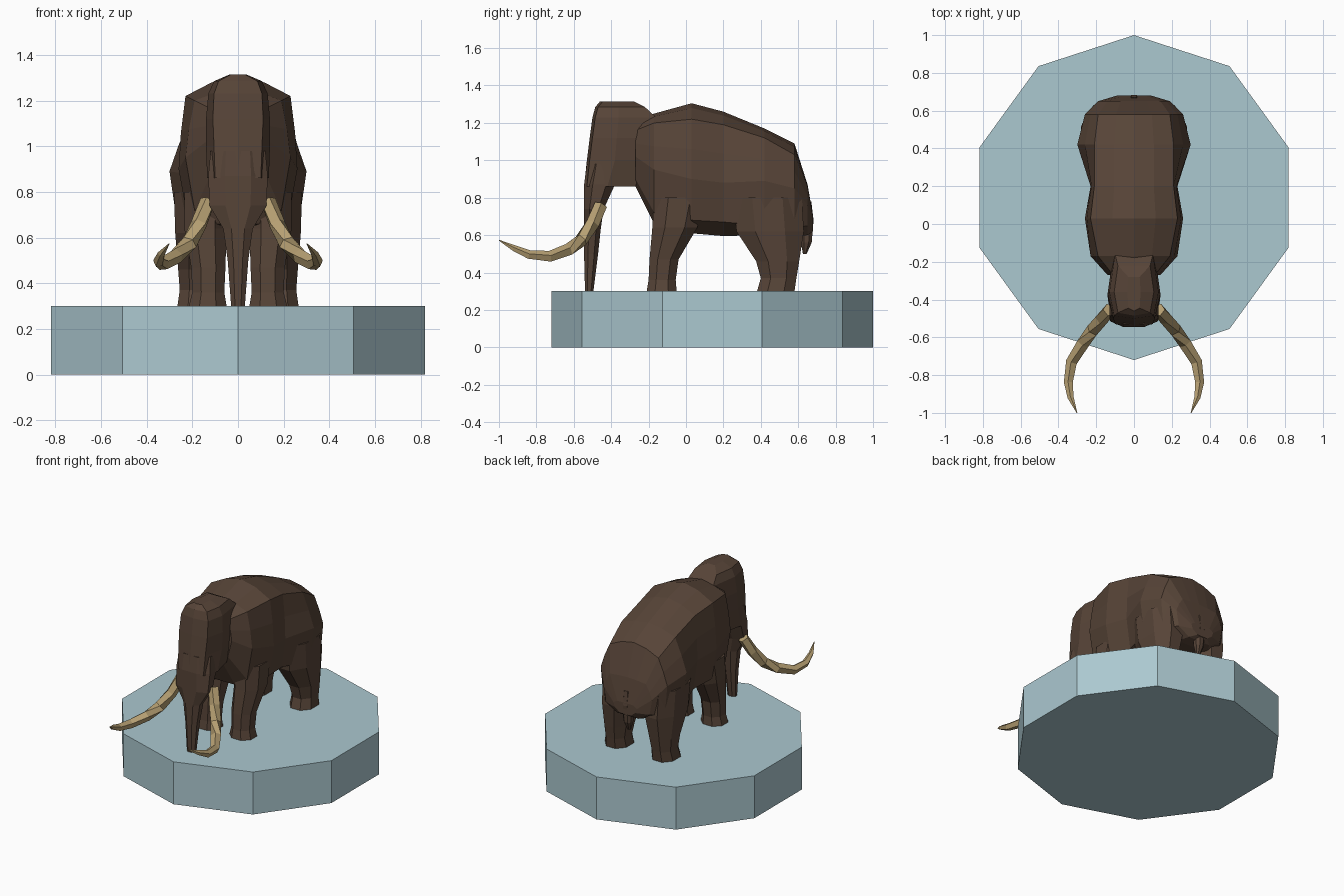
import bpy, bmesh, math
from mathutils import Vector


def material(name, rgb):
    m = bpy.data.materials.new(name)
    m.diffuse_color = (*rgb, 1)
    return m


FUR = material("brown fur", (0.095, 0.058, 0.039))
IVORY = material("ivory", (0.47, 0.35, 0.17))
STONE = material("pale blue base", (0.41, 0.58, 0.63))


def loft(name, rings, mat):
    """Skin a list of closed rings, with capped ends."""
    bm = bmesh.new()
    rows = [[bm.verts.new(p) for p in ring] for ring in rings]
    n = len(rows[0])
    for a, b in zip(rows, rows[1:]):
        for i in range(n):
            j = (i + 1) % n
            bm.faces.new((a[i], a[j], b[j], b[i]))
    bm.faces.new(rows[0][::-1])
    bm.faces.new(rows[-1])
    bmesh.ops.recalc_face_normals(bm, faces=bm.faces)
    me = bpy.data.meshes.new(name)
    bm.to_mesh(me)
    bm.free()
    me.materials.append(mat)
    ob = bpy.data.objects.new(name, me)
    bpy.context.collection.objects.link(ob)
    return ob


def mirror(ob):
    ob.modifiers.new("Mirror", 'MIRROR')


def box_ring(z, x0, x1, y0, y1, c=0.28):
    """Horizontal rectangle with chamfered corners."""
    dx, dy = (x1 - x0) * c, (y1 - y0) * c
    return [(x0 + dx, y0, z), (x1 - dx, y0, z), (x1, y0 + dy, z), (x1, y1 - dy, z),
            (x1 - dx, y1, z), (x0 + dx, y1, z), (x0, y1 - dy, z), (x0, y0 + dy, z)]


# Ten-sided base
loft("base", [[(0.86 * math.sin(i * math.tau / 10), 0.14 + 0.86 * math.cos(i * math.tau / 10), z)
               for i in range(10)] for z in (0, 0.3)], STONE)


# Body: upright rings from chest to rump
def body_ring(y, top, sx, sz, mx, mz, lx, lz, bot):
    half = [(sx * 0.5, top * 0.7 + sz * 0.3), (sx, sz), ((sx + mx) / 2 + 0.005, (sz + mz) / 2),
            (mx, mz), (lx, lz), (lx * 0.5, bot)]
    pts = [(0, top)] + half + [(0, bot)] + [(-x, z) for x, z in reversed(half)]
    return [(x, y, z) for x, z in pts]


BODY = [(-0.27, 1.22, 0.11, 1.16, 0.14, 1.02, 0.11, 0.90, 0.86),
        (-0.17, 1.25, 0.19, 1.20, 0.23, 0.95, 0.19, 0.72, 0.66),
        (0.03, 1.305, 0.23, 1.22, 0.26, 0.90, 0.22, 0.68, 0.61),
        (0.20, 1.26, 0.21, 1.19, 0.23, 0.88, 0.20, 0.67, 0.595),
        (0.42, 1.17, 0.21, 1.12, 0.30, 0.89, 0.265, 0.65, 0.60),
        (0.58, 1.09, 0.19, 1.03, 0.26, 0.85, 0.24, 0.64, 0.59),
        (0.65, 0.87, 0.14, 0.86, 0.19, 0.76, 0.17, 0.65, 0.60),
        (0.68, 0.70, 0.06, 0.70, 0.09, 0.68, 0.08, 0.65, 0.62)]
loft("body", [body_ring(*r) for r in BODY], FUR)

# Legs, tapering to slightly flared feet
FRONT = [(0.30, 0.05, 0.215, -0.21, -0.05), (0.36, 0.06, 0.20, -0.20, -0.055),
         (0.47, 0.055, 0.205, -0.195, -0.04), (0.64, 0.05, 0.235, -0.18, 0.06),
         (0.80, 0.05, 0.235, -0.17, 0.10)]
BACK = [(0.30, 0.10, 0.265, 0.38, 0.58), (0.37, 0.105, 0.255, 0.40, 0.59),
        (0.46, 0.09, 0.262, 0.375, 0.605), (0.62, 0.06, 0.275, 0.27, 0.63),
        (0.80, 0.06, 0.28, 0.25, 0.62)]
for name, rows in (("front_legs", FRONT), ("back_legs", BACK)):
    mirror(loft(name, [box_ring(*r) for r in rows], FUR))


# Head: upright slab with a domed crown and narrower face
def head_ring(z, yf, ym, yb, wf, wm, wb):
    half = [(wf, yf + 0.015), (wm, ym), (wb, yb)]
    return [(0, yf, z)] + [(x, y, z) for x, y in half] + [(0, yb, z)] + \
           [(-x, y, z) for x, y in reversed(half)]


HEAD = [(0.86, -0.545, -0.42, -0.27, 0.10, 0.135, 0.10),
        (1.00, -0.53, -0.38, -0.22, 0.105, 0.14, 0.11),
        (1.12, -0.515, -0.37, -0.16, 0.11, 0.14, 0.11),
        (1.23, -0.50, -0.36, -0.16, 0.105, 0.13, 0.10),
        (1.285, -0.485, -0.36, -0.22, 0.085, 0.105, 0.085),
        (1.315, -0.46, -0.36, -0.28, 0.03, 0.035, 0.03)]
loft("head", [head_ring(*r) for r in HEAD], FUR)

# Trunk hanging from the face
TRUNK = [(0.30, -0.03, 0.03, -0.54, -0.495), (0.50, -0.045, 0.045, -0.545, -0.47),
         (0.64, -0.065, 0.065, -0.545, -0.455), (0.74, -0.125, 0.125, -0.545, -0.44),
         (0.87, -0.13, 0.13, -0.545, -0.38), (0.98, -0.12, 0.12, -0.53, -0.35)]
loft("trunk", [box_ring(*r) for r in TRUNK], FUR)

# Tail tapering down behind the rump
TAIL = [(0.50, -0.012, 0.012, 0.625, 0.645), (0.56, -0.03, 0.03, 0.615, 0.672),
        (0.68, -0.035, 0.035, 0.61, 0.682), (0.78, -0.03, 0.03, 0.60, 0.67)]
loft("tail", [box_ring(*r) for r in TAIL], FUR)

# Tusks: five-sided tapered sweep along a curled path
PATH = [(0.13, -0.455, 0.76), (0.17, -0.50, 0.66), (0.215, -0.56, 0.575), (0.27, -0.63, 0.52),
        (0.33, -0.73, 0.485), (0.347, -0.84, 0.495), (0.335, -0.92, 0.53), (0.302, -1.0, 0.573)]
RADII = [0.036, 0.037, 0.037, 0.035, 0.031, 0.025, 0.017, 0.002]
path = [Vector(p) for p in PATH]
rings = []
for i, p in enumerate(path):
    t = (path[min(i + 1, len(path) - 1)] - path[max(i - 1, 0)]).normalized()
    u = t.cross(Vector((-0.8, 0.5, 0.6))).normalized()
    v = t.cross(u)
    rings.append([p + (u * math.cos(a) + v * math.sin(a)) * RADII[i]
                  for a in (k * math.tau / 5 for k in range(5))])
mirror(loft("tusks", rings, IVORY))
